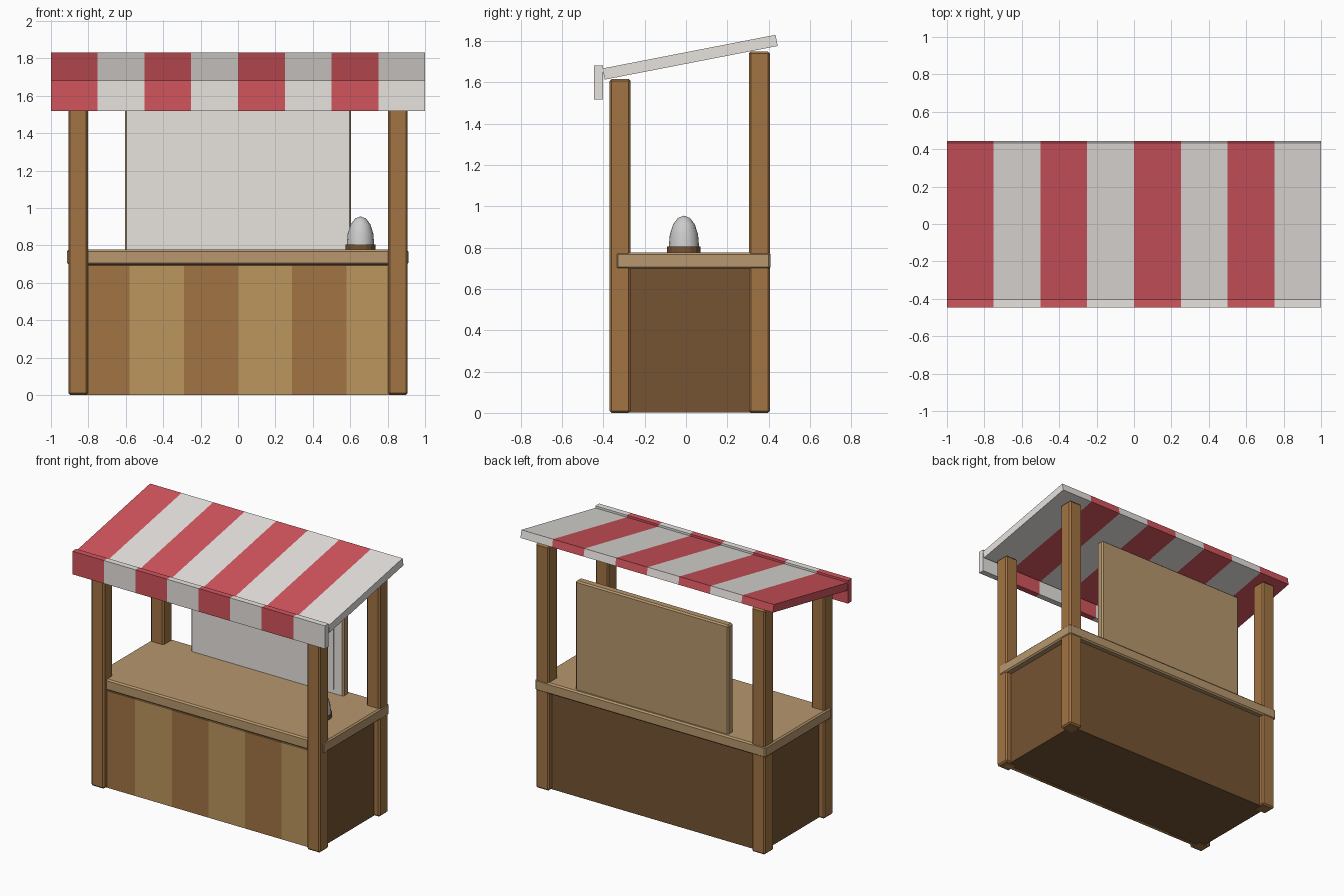
import bpy, bmesh, math
from mathutils import Matrix

if "Cube" in bpy.data.objects:
    bpy.data.objects.remove(bpy.data.objects["Cube"])


def mat(name, r, g, b):
    m = bpy.data.materials.new(name)
    m.diffuse_color = (r, g, b, 1)
    m.use_nodes = True
    m.node_tree.nodes["Principled BSDF"].inputs["Base Color"].default_value = m.diffuse_color
    return m


WOOD = mat("wood", 0.355, 0.174, 0.056)
PALE = mat("pale_wood", 0.504, 0.305, 0.113)
DARK = mat("dark_wood", 0.178, 0.087, 0.032)
TAN = mat("tan_wood", 0.473, 0.31, 0.153)
RED = mat("red_cloth", 0.65, 0.09, 0.11)
WHITE = mat("white_cloth", 0.8, 0.77, 0.74)


def finish(name, bm, mats):
    me = bpy.data.meshes.new(name)
    bm.to_mesh(me)
    bm.free()
    ob = bpy.data.objects.new(name, me)
    bpy.context.collection.objects.link(ob)
    for m in mats:
        me.materials.append(m)
    return ob


def box(name, lo, hi, m, bevel=0.0):
    bm = bmesh.new()
    size = [b - a for a, b in zip(lo, hi)]
    mid = [(a + b) / 2 for a, b in zip(lo, hi)]
    bmesh.ops.create_cube(bm, size=1, matrix=Matrix.Translation(mid) @ Matrix.Diagonal((*size, 1)))
    if bevel:
        bmesh.ops.bevel(bm, geom=bm.edges[:], offset=bevel, segments=1, affect='EDGES')
    return finish(name, bm, [m])


def striped_slab(name, depth, height, y, z, angle=0.0):
    # one slab cut into eight stripes, alternately red and white
    bm = bmesh.new()
    bmesh.ops.create_cube(bm, size=1, matrix=Matrix.Diagonal((2, depth, height, 1)))
    for i in range(1, 8):
        bmesh.ops.bisect_plane(bm, geom=bm.verts[:] + bm.edges[:] + bm.faces[:],
                               plane_co=(-1 + i * 0.25, 0, 0), plane_no=(1, 0, 0))
    for f in bm.faces:
        x = f.calc_center_median().x
        f.material_index = min(7, int((x + 1) / 0.25)) % 2
    bm.transform(Matrix.Translation((0, y, z)) @ Matrix.Rotation(angle, 4, 'X'))
    return finish(name, bm, [RED, WHITE])


# four posts, the back pair taller
for side, cx in (("left", -0.855), ("right", 0.855)):
    for end, y0, top in (("front", -0.37, 1.617), ("back", 0.304, 1.75)):
        box(f"{end}_{side}_post", (cx - 0.052, y0, 0), (cx + 0.052, y0 + 0.102, top), WOOD, 0.01)

# counter: body, front planks and worktop
box("counter_body", (-0.865, -0.31, 0.002), (0.865, 0.37, 0.70), DARK)
for i in range(6):
    x = -0.87 + i * 0.29
    box(f"front_plank_{i + 1}", (x, -0.335, 0), (x + 0.29, -0.31, 0.693), PALE if i % 2 else WOOD)
box("worktop", (-0.915, -0.34, 0.697), (0.912, 0.41, 0.777), TAN, 0.01)

# back board with a white front face and a thin raised panel
board = box("back_board", (-0.605, 0.328, 0.74), (0.605, 0.388, 1.555), TAN, 0.01)
board.data.materials.append(WHITE)
for p in board.data.polygons:
    if p.normal.y < -0.95:
        p.material_index = 1
box("board_panel", (-0.535, 0.322, 0.805), (0.53, 0.335, 1.49), WHITE)

# sloping awning and its hanging front edge
striped_slab("awning", 0.853, 0.055, 0.02, 1.722, 0.192)
striped_slab("awning_valance", 0.043, 0.165, -0.4245, 1.6)

# small dome on a round base
bm = bmesh.new()
bmesh.ops.create_cone(bm, cap_ends=True, segments=16, radius1=0.081, radius2=0.081, depth=0.035,
                      matrix=Matrix.Translation((0.655, -0.01, 0.787)))
finish("dome_base", bm, [DARK])

profile = [(0.074, 0.80), (0.068, 0.865), (0.053, 0.912), (0.029, 0.944), (0, 0.955)]
bm = bmesh.new()
vs = [bm.verts.new((r, 0, z)) for r, z in profile]
es = [bm.edges.new(pair) for pair in zip(vs, vs[1:])]
bmesh.ops.spin(bm, geom=vs + es, cent=(0, 0, 0), axis=(0, 0, 1), angle=math.tau, steps=16)
bmesh.ops.remove_doubles(bm, verts=bm.verts[:], dist=0.0005)
bmesh.ops.holes_fill(bm, edges=[e for e in bm.edges if e.is_boundary], sides=0)
bmesh.ops.recalc_face_normals(bm, faces=bm.faces[:])
bm.transform(Matrix.Translation((0.655, -0.01, 0)))
dome = finish("dome", bm, [])
bpy.context.view_layer.objects.active = dome
dome.select_set(True)
bpy.ops.object.shade_smooth_by_angle(angle=math.radians(40))
